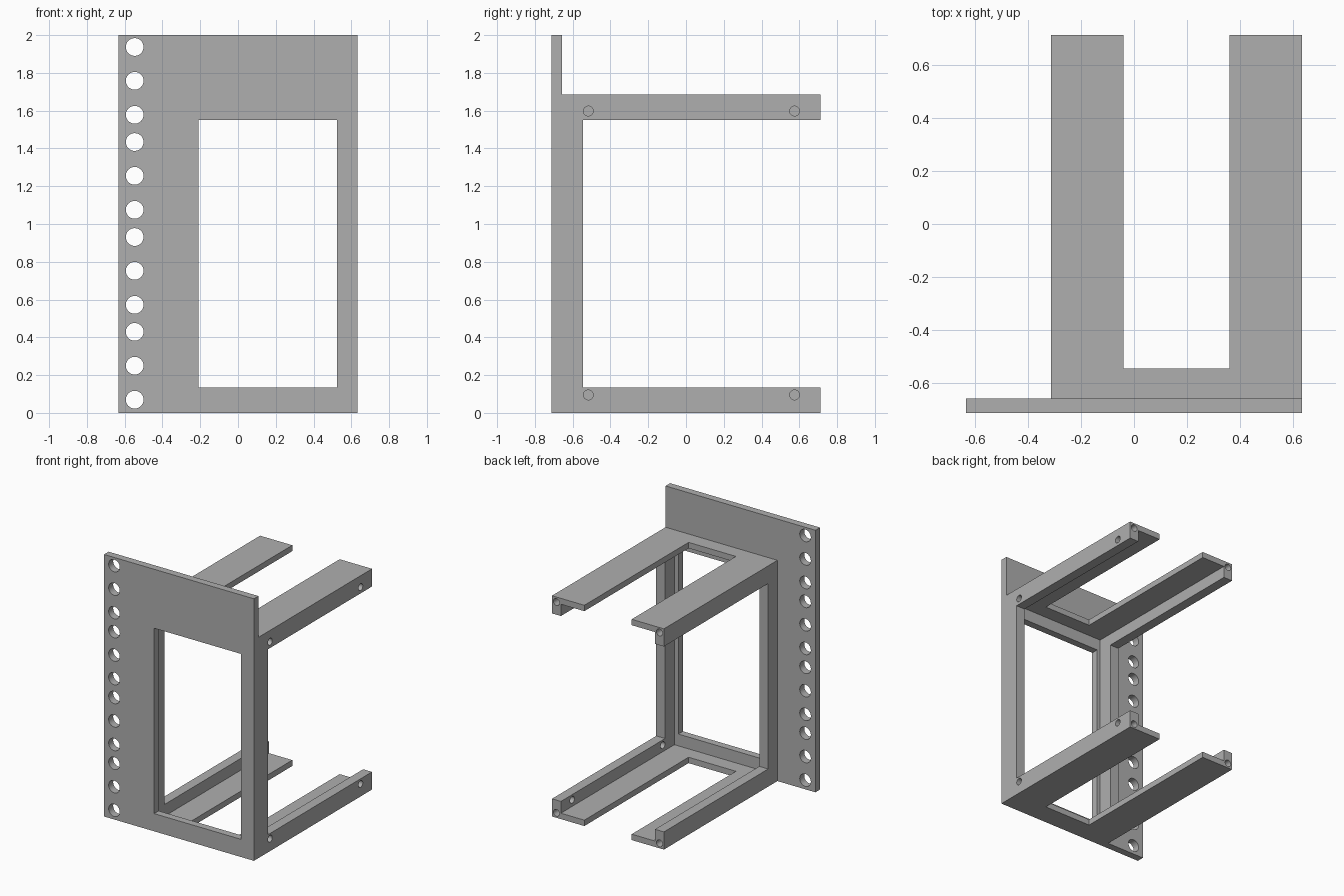
import bpy, bmesh
from mathutils import Matrix, Vector

cube = bpy.data.objects.get("Cube")
if cube:
    bpy.data.objects.remove(cube, do_unlink=True)

grey = bpy.data.materials.new("plain grey")
grey.use_nodes = True
colour = (0.43, 0.43, 0.43, 1)
grey.diffuse_color = colour
grey.node_tree.nodes["Principled BSDF"].inputs["Base Color"].default_value = colour


def make_object(name, bm):
    mesh = bpy.data.meshes.new(name)
    bm.to_mesh(mesh)
    bm.free()
    mesh.materials.append(grey)
    obj = bpy.data.objects.new(name, mesh)
    bpy.context.collection.objects.link(obj)
    return obj


def box(name, x, y, z):
    """Box from (low, high) limits on each axis."""
    bm = bmesh.new()
    bmesh.ops.create_cube(bm, size=1)
    for v in bm.verts:
        v.co = Vector([(lo + hi) / 2 + c * (hi - lo)
                       for c, (lo, hi) in zip(v.co, (x, y, z))])
    return make_object(name, bm)


def drills(name, centres, axis, radius, length):
    """Row of separate cylinders lying along one axis."""
    bm = bmesh.new()
    turn = Vector((0, 0, 1)).rotation_difference(Vector(axis)).to_matrix().to_4x4()
    for c in centres:
        bmesh.ops.create_cone(bm, cap_ends=True, segments=32, radius1=radius,
                              radius2=radius, depth=length,
                              matrix=Matrix.Translation(c) @ turn)
    return make_object(name, bm)


def cut(target, cutter):
    """Subtract the cutter, apply the result and discard the cutter."""
    cutter.hide_render = True
    mod = target.modifiers.new("cut", 'BOOLEAN')
    mod.operation = 'DIFFERENCE'
    mod.solver = 'EXACT'
    mod.object = cutter
    bpy.context.view_layer.update()
    graph = bpy.context.evaluated_depsgraph_get()
    mesh = bpy.data.meshes.new_from_object(target.evaluated_get(graph))
    target.modifiers.clear()
    target.data = mesh
    bpy.data.objects.remove(cutter, do_unlink=True)


# Main limits
half_x, half_y, top = 0.633, 0.712, 2.0
plate_back, post_back = -0.657, -0.545
left, right = -0.312, half_x          # bracket sides
bracket_top = 1.685
rail_w, rail_h, tray = 0.075, 0.135, 0.045

# Front plate with its window and mounting holes
plate = box("front_plate", (-half_x, half_x), (-half_y, plate_back), (0, top))
cut(plate, box("window_cutter", (-0.21, 0.525), (-1, 0),
               (rail_h, bracket_top - rail_h)))
hole_z = [unit + step for unit in (0.07, 0.572, 1.075, 1.578)
          for step in (0, 0.18, 0.359) if unit + step < top]
cut(plate, drills("mount_cutter", [(-0.547, plate_back, z) for z in hole_z],
                  (0, 1, 0), 0.047, 0.4))

# Bracket carved from one block: two U-shaped trays joined by two posts
bracket = box("rear_bracket", (left, right), (plate_back, half_y), (0, bracket_top))
cut(bracket, box("inside_cutter", (left + rail_w, right - rail_w), (-1, 1),
                 (tray, bracket_top - tray)))
cut(bracket, box("side_cutter", (-1, 1), (post_back, 1),
                 (rail_h, bracket_top - rail_h)))
cut(bracket, box("slot_cutter", (-0.04, 0.36), (post_back, 1), (-1, 3)))

# Cross holes through the rails on one side
cross = [(right - rail_w / 2, y, z) for y in (-0.517, 0.575)
         for z in (0.095, 1.598)]
cut(bracket, drills("cross_cutter", cross, (1, 0, 0), 0.026, 0.2))

# Blind holes in the rail ends
ends = [(x, half_y, z) for x in (left + rail_w / 2, right - rail_w / 2)
        for z in (0.038, bracket_top - 0.038)]
cut(bracket, drills("end_cutter", ends, (0, 1, 0), 0.026, 0.4))

# Crisp flat faces with smooth hole walls
for obj in (plate, bracket):
    bpy.ops.object.select_all(action='DESELECT')
    obj.select_set(True)
    bpy.context.view_layer.objects.active = obj
    bpy.ops.object.shade_smooth_by_angle(angle=0.5)
